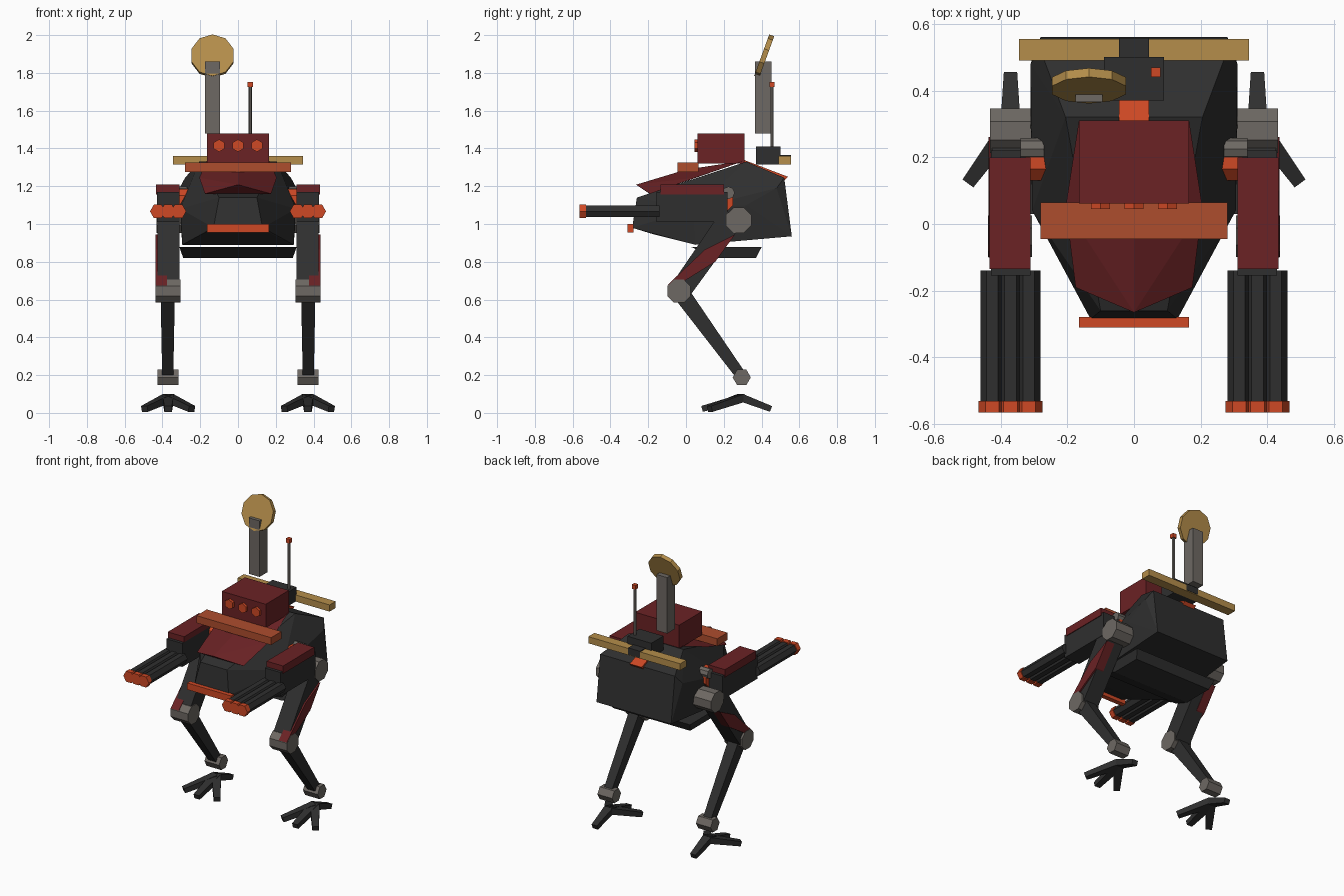
import bpy, bmesh, math
from mathutils import Vector, Matrix

if "Cube" in bpy.data.objects:
    bpy.data.objects.remove(bpy.data.objects["Cube"])


def material(name, rgb):
    m = bpy.data.materials.new(name)
    m.diffuse_color = (*rgb, 1)
    m.use_nodes = True
    m.node_tree.nodes["Principled BSDF"].inputs["Base Color"].default_value = m.diffuse_color
    return m


DARK = material("charcoal", (0.028, 0.028, 0.028))
RED = material("dark red", (0.145, 0.016, 0.018))
ORANGE = material("orange", (0.62, 0.065, 0.018))
RUST = material("rust orange", (0.42, 0.075, 0.027))
GOLD = material("gold", (0.46, 0.27, 0.07))
GREY = material("warm grey", (0.155, 0.14, 0.125))


def finish(name, bm, mat):
    bmesh.ops.recalc_face_normals(bm, faces=bm.faces)
    me = bpy.data.meshes.new(name)
    bm.to_mesh(me)
    bm.free()
    me.materials.append(mat)
    ob = bpy.data.objects.new(name, me)
    bpy.context.collection.objects.link(ob)
    return ob


def solid(name, pts, mat):
    """Convex solid around points."""
    bm = bmesh.new()
    for p in pts:
        bm.verts.new(p)
    bmesh.ops.convex_hull(bm, input=bm.verts)
    bmesh.ops.dissolve_limit(bm, angle_limit=0.01, verts=bm.verts, edges=bm.edges)
    return finish(name, bm, mat)


def sym(pts):
    return [(s * x, y, z) for x, y, z in pts for s in (1, -1)]


def box(name, x, y, z, mat):
    return solid(name, [(a, b, c) for a in x for b in y for c in z], mat)


def rod(name, a, b, r, n, mat, start=0.0):
    """Prism from a to b, first corner turned by start."""
    a, b = Vector(a), Vector(b)
    d = (b - a).normalized()
    u = Vector((0, 0, 1)) if abs(d.z) < 0.95 else Vector((1, 0, 0))
    u = (u - d * u.dot(d)).normalized()
    v = d.cross(u)
    ring = [(u * math.cos(t) + v * math.sin(t)) * r
            for t in (start + 2 * math.pi * i / n for i in range(n))]
    return solid(name, [p + q for p in (a, b) for q in ring], mat)


def beam(name, a, b, size_a, size_b, mat):
    """Tapered rectangular bar; sizes are (side width, height)."""
    a, b = Vector(a), Vector(b)
    d = (b - a).normalized()
    side = d.cross(Vector((0, 0, 1))).normalized()
    up = side.cross(d)
    return solid(name, [p + side * w * i / 2 + up * h * j / 2
                        for p, (w, h) in ((a, size_a), (b, size_b))
                        for i in (-1, 1) for j in (-1, 1)], mat)


# Body
solid("hull", sym([(.10, -.26, 1.14), (.13, -.285, .98), (.18, -.17, .945),
                   (.295, .05, .89), (.305, .04, 1.08), (.205, .32, 1.33),
                   (.28, .52, 1.245), (.31, .48, 1.19), (.31, .32, 1.10),
                   (.28, .56, .935)]), DARK)
solid("belly_slab", sym([(.31, .03, .877), (.31, .40, .877),
                         (.29, .16, .82), (.29, .37, .82)]), DARK)
solid("nose_shield", sym([(.0, -.265, 1.208), (.175, -.19, 1.16), (.205, .05, 1.245),
                          (.165, .31, 1.335), (.0, .0, 1.288), (.0, -.2, 1.165)]), RED)
box("chin_bar", (-.165, .165), (-.31, -.278), (.955, 1.0), ORANGE)
box("brow_bar", (-.28, .28), (-.045, .065), (1.275, 1.325), RUST)

# Sensor head
box("head_box", (-.165, .165), (.062, .31), (1.32, 1.48), RED)
for x in (-.1, 0, .1):
    rod("head_lamp", (x, .045, 1.415), (x, .065, 1.415), .033, 6, ORANGE)

# Rear deck
solid("spine_strip", sym([(.045, .31, 1.338), (.045, .54, 1.25),
                          (.045, .31, 1.315), (.045, .52, 1.23)]), ORANGE)
box("rear_bar", (-.345, .345), (.49, .555), (1.315, 1.36), GOLD)
box("rear_bar_clamp", (-.045, .045), (.485, .557), (1.32, 1.365), DARK)
box("deck_box", (-.09, .09), (.37, .50), (1.315, 1.41), DARK)
rod("antenna", (.065, .455, 1.40), (.065, .455, 1.73), .01, 6, GREY)
box("antenna_tip", (.051, .079), (.441, .469), (1.724, 1.752), ORANGE)
box("dish_mast", (-.175, -.095), (.366, .452), (1.48, 1.86), GREY)
axis = Vector((0, -.94, .342))
dish = Vector((-.135, .414, 1.889))
rod("dish", dish - axis * .014, dish + axis * .014, .117, 10, GOLD)

for s, side in ((1, "left"), (-1, "right")):
    def P(x, y, z):
        return (s * x, y, z)

    def part(name):
        return side + "_" + name

    # Gun arm
    box(part("gun_block"), (s * .31, s * .428), (-.155, .22), (1.01, 1.17), DARK)
    box(part("gun_plate"), (s * .31, s * .433), (-.135, .20), (1.155, 1.208), RED)
    rod(part("shoulder"), P(.25, .19, 1.125), P(.325, .19, 1.125), .065, 8, ORANGE, math.pi / 8)
    rod(part("shoulder_pin"), P(.27, .225, 1.165), P(.34, .225, 1.165), .033, 8, GREY)
    for x in (.315, .37, .425):
        rod(part("barrel"), P(x, -.14, 1.067), P(x, -.54, 1.067), .035, 6, DARK, math.pi / 6)
        rod(part("muzzle"), P(x, -.53, 1.067), P(x, -.565, 1.067), .041, 6, ORANGE, math.pi / 6)

    # Leg
    rod(part("hip_joint"), P(.29, .28, 1.02), P(.432, .28, 1.02), .072, 8, GREY, math.pi / 8)
    beam(part("thigh"), P(.368, .25, 1.045), P(.368, -.025, .655), (.115, .13), (.115, .115), DARK)
    guard = [(.26, .945), (.10, .865), (-.10, .675), (-.03, .685), (.155, .80)]
    solid(part("thigh_guard"), [P(x, y, z) for y, z in guard for x in (.375, .436)], RED)
    rod(part("knee_joint"), P(.305, -.037, .645), P(.438, -.037, .645), .067, 8, GREY, math.pi / 8)
    beam(part("shin"), P(.372, -.03, .64), P(.372, .293, .195), (.075, .09), (.058, .055), DARK)
    rod(part("ankle_joint"), P(.315, .295, .188), P(.425, .295, .188), .048, 6, GREY, math.pi / 6)

    # Foot with three front toes and a heel toe
    for dx, ty, name in ((0, .085, "middle_toe"), (.125, .125, "outer_toe"),
                         (-.125, .125, "inner_toe"), (0, .45, "heel_toe")):
        beam(part(name), P(.37, .295, .08), P(.37 + dx, ty, .021),
             (.06, .042), (.04, .032), DARK)
